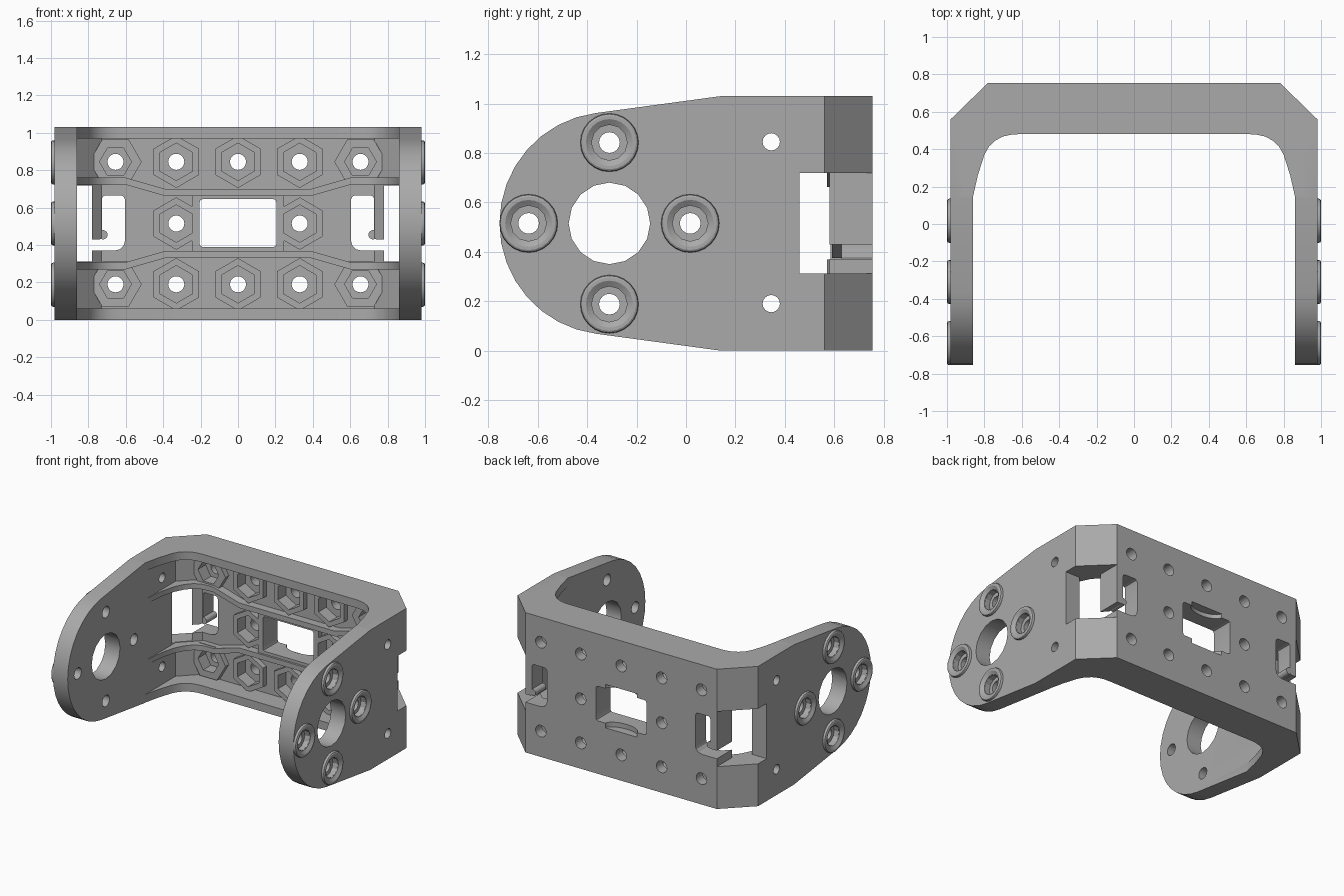
import bpy, bmesh, math

if "Cube" in bpy.data.objects:
    bpy.data.objects.remove(bpy.data.objects["Cube"])

grey = bpy.data.materials.new("plain grey")
grey.diffuse_color = (0.40, 0.40, 0.40, 1)
grey.use_nodes = True
grey.node_tree.nodes["Principled BSDF"].inputs["Base Color"].default_value = grey.diffuse_color


def prism(name, pts, axis, a, b):
    """Extrude a 2D outline from a to b. x: pts are (y,z), y: (x,z), z: (x,y)."""
    put = {'x': lambda p, t: (t, p[0], p[1]),
           'y': lambda p, t: (p[0], t, p[1]),
           'z': lambda p, t: (p[0], p[1], t)}[axis]
    bm = bmesh.new()
    lo = [bm.verts.new(put(p, a)) for p in pts]
    hi = [bm.verts.new(put(p, b)) for p in pts]
    bm.faces.new(lo)
    bm.faces.new(hi[::-1])
    for i in range(len(pts)):
        j = (i + 1) % len(pts)
        bm.faces.new((lo[i], lo[j], hi[j], hi[i]))
    bmesh.ops.recalc_face_normals(bm, faces=bm.faces)
    return finish(name, bm)


def finish(name, bm):
    me = bpy.data.meshes.new(name)
    bm.to_mesh(me)
    bm.free()
    me.materials.append(grey)
    ob = bpy.data.objects.new(name, me)
    bpy.context.collection.objects.link(ob)
    return ob


def combine(target, other, op):
    """Apply a boolean and remove the helper."""
    m = target.modifiers.new("b", 'BOOLEAN')
    m.object, m.operation, m.solver = other, op, 'EXACT'
    bpy.context.view_layer.objects.active = target
    bpy.ops.object.modifier_apply(modifier=m.name)
    bpy.data.objects.remove(other)


def ngon(cx, cy, r, n, start=0.0):
    return [(cx + r * math.cos(start + math.tau * i / n),
             cy + r * math.sin(start + math.tau * i / n)) for i in range(n)]


def rect(x0, x1, y0, y1):
    return [(x0, y0), (x1, y0), (x1, y1), (x0, y1)]


def mirrored(half):
    """Right-hand half path followed by its mirror image."""
    return half + [(-x, y) for x, y in reversed(half)]


H, MID = 1.03, 0.515
EMBED = mirrored([(0.9, 0.15), (0.9, 0.52), (0.75, 0.68)])[::-1]

# U-shaped shell, trimmed to the rounded arm outline
outer = mirrored([(0.98, -0.8), (0.98, 0.56), (0.78, 0.755)])
inner = mirrored([(0.86, -0.8), (0.86, 0.50), (0.73, 0.63)])
body = prism("bracket_body", outer + inner[::-1], 'z', 0, H)
arc = [(-0.31 + 0.445 * math.cos(math.radians(97 + 166 * i / 16)),
        MID + 0.45 * math.sin(math.radians(97 + 166 * i / 16))) for i in range(17)]
side = [(0.9, -0.01), (0.9, 1.04), (0.14, 1.04), (0.14, H)] + arc + [(0.14, 0), (0.14, -0.01)]
combine(body, prism("trim", side, 'x', -1.2, 1.2), 'INTERSECT')

# top and bottom rims with filleted inner corners
fillet = [(0.86, 0.15), (0.835, 0.26), (0.80, 0.37), (0.775, 0.415), (0.74, 0.447),
          (0.70, 0.468), (0.66, 0.477), (0.62, 0.48)]
for z0, z1 in ((0, 0.06), (0.97, H)):
    combine(body, prism("rim", mirrored(fillet) + EMBED, 'z', z0, z1), 'UNION')

# bent middle ribs, set further back than the rims
rib_half = [(0.86, 0.17), (0.845, 0.32), (0.82, 0.42), (0.785, 0.49), (0.74, 0.54),
            (0.69, 0.564), (0.64, 0.57)]
band = [(0.95, 0.76), (0.60, 0.76), (0.39, 0.70)]
for flip in (False, True):
    strip = mirrored(band) + [(x, z - 0.038) for x, z in mirrored(band)[::-1]]
    if flip:
        strip = [(x, H - z) for x, z in strip]
    rib = prism("rib", mirrored(rib_half) + EMBED, 'z', 0.1, 0.93)
    combine(rib, prism("band", strip, 'y', 0, 1), 'INTERSECT')
    combine(body, rib, 'UNION')

# frame round the centre window
combine(body, prism("frame", rect(-0.245, 0.245, 0.345, 0.685), 'y', 0.585, 0.66), 'UNION')

# hexagonal nut seats with bolt holes
seats = [(x, z) for x in (-0.655, -0.33, 0, 0.33, 0.655) for z in (0.19, 0.845)]
seats += [(-0.33, MID), (0.33, MID)]
for x, z in seats:
    start = 0 if abs(x) > 0.5 else math.pi / 6
    combine(body, prism("seat", ngon(x, z, 0.14, 6, start), 'y', 0.59, 0.66), 'UNION')
for x, z in seats:
    end = abs(x) > 0.5
    start = 0 if end else math.pi / 6
    combine(body, prism("nut", ngon(x, z, 0.085 if end else 0.1, 6, start),
                        'y', 0.3, 0.68), 'DIFFERENCE')
    combine(body, prism("bolt", ngon(x, z, 0.043, 20), 'y', 0.5, 1), 'DIFFERENCE')

# centre window with a curved groove at the back
win = []
for cx, cz, a0 in ((0.19, 0.63, 0), (-0.19, 0.63, 90), (-0.19, 0.405, 180), (0.19, 0.405, 270)):
    win += [(cx + 0.015 * math.cos(math.radians(a0 + d)),
             cz + 0.015 * math.sin(math.radians(a0 + d))) for d in (0, 45, 90)]
combine(body, prism("window", win, 'y', 0.4, 1), 'DIFFERENCE')
groove = [(0.13 * math.cos(math.pi * i / 12), 0.76 - 0.07 * math.sin(math.pi * i / 12))
          for i in range(13)]
combine(body, prism("groove", groove + [(-0.13, 0.8), (0.13, 0.8)], 'z', 0.355, 0.675), 'DIFFERENCE')

for s in (-1, 1):
    # corner opening and cable hook slot
    opening = rect(0.46, 0.9, 0.312, 0.718)
    combine(body, prism("opening", opening, 'x', s * 0.78, s * 1.2), 'DIFFERENCE')
    slot = [(0.79, 0.37), (0.66, 0.37), (0.63, 0.378), (0.612, 0.395), (0.605, 0.42),
            (0.605, 0.645), (0.612, 0.66), (0.625, 0.665), (0.71, 0.665), (0.722, 0.66),
            (0.728, 0.645), (0.728, 0.44), (0.74, 0.43), (0.79, 0.43)]
    combine(body, prism("slot", [(s * x, z) for x, z in slot], 'y', 0.5, 1), 'DIFFERENCE')
    combine(body, prism("hook_tip", ngon(s * 0.722, 0.455, 0.025, 16), 'y', 0.632, 0.754), 'UNION')

    # arm holes: shaft, side screws and counterbored mounts
    mounts = [(-0.31 + 0.327 * math.cos(a), MID + 0.327 * math.sin(a))
              for a in (0, math.pi / 2, math.pi, 1.5 * math.pi)]
    holes = [(-0.31, MID, 0.165, 16, 0.7)]
    holes += [(0.345, z, 0.035, 16, 0.7) for z in (0.19, 0.845)]
    holes += [(y, z, 0.042, 16, 0.7) for y, z in mounts]
    holes += [(y, z, 0.072, 12, 0.94) for y, z in mounts]
    for y, z, r, n, depth in holes:
        combine(body, prism("hole", ngon(y, z, r, n), 'x', s * depth, s * 1.2), 'DIFFERENCE')

    # raised collars round the mounts
    section = [(0.965, 0.118), (0.988, 0.118), (0.996, 0.115), (1.0, 0.108),
               (1.0, 0.095), (0.985, 0.072), (0.965, 0.072)]
    for k, (y, z) in enumerate(mounts):
        bm = bmesh.new()
        rings = [[bm.verts.new((s * x, py, pz)) for py, pz in ngon(y, z, r, 24)]
                 for x, r in section]
        for i in range(len(rings)):
            p, q = rings[i], rings[(i + 1) % len(rings)]
            for j in range(24):
                m = (j + 1) % 24
                bm.faces.new((p[j], p[m], q[m], q[j]))
        bmesh.ops.recalc_face_normals(bm, faces=bm.faces)
        finish(f"mount_collar_{'left' if s < 0 else 'right'}_{k + 1}", bm)

# smooth the round surfaces, keep hard edges
for ob in bpy.context.scene.objects:
    ob.select_set(True)
bpy.context.view_layer.objects.active = body
bpy.ops.object.shade_smooth_by_angle(angle=math.radians(28))
